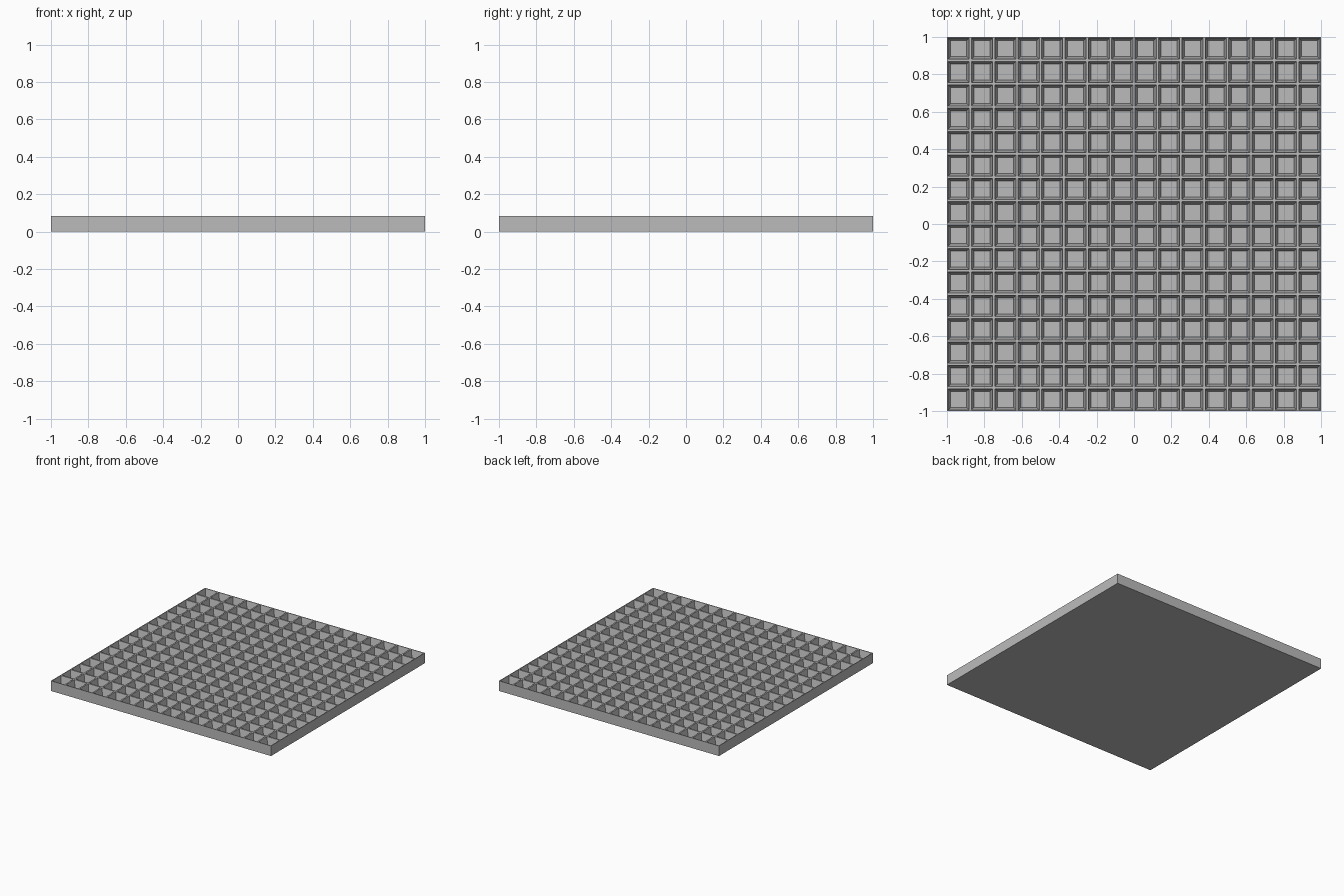
import bpy, bmesh

CELLS = 16       # pockets per side
HEIGHT = 0.083   # slab thickness
WALL = 0.006     # half the width of a rib between pockets
TAPER = 0.014    # inward slope of the pocket sides
DEPTH = 0.068    # pocket depth

cube = bpy.data.objects.get("Cube")
if cube:
    bpy.data.objects.remove(cube, do_unlink=True)

# One plain grey material
grey = bpy.data.materials.new("plain grey")
grey.use_nodes = True
colour = (0.5, 0.5, 0.5, 1)
grey.diffuse_color = colour
grey.node_tree.nodes["Principled BSDF"].inputs["Base Color"].default_value = colour

# Top sheet divided into square cells
bm = bmesh.new()
bmesh.ops.create_grid(bm, x_segments=CELLS, y_segments=CELLS, size=1)
bmesh.ops.translate(bm, verts=bm.verts, vec=(0, 0, HEIGHT))
cells = bm.faces[:]
rim = [e for e in bm.edges if e.is_boundary]

# Outer sides and closed underside
skirt = bmesh.ops.extrude_edge_only(bm, edges=rim)["geom"]
for v in skirt:
    if isinstance(v, bmesh.types.BMVert):
        v.co.z = 0
bmesh.ops.holes_fill(bm, edges=[e for e in bm.edges if e.is_boundary], sides=0)
bmesh.ops.recalc_face_normals(bm, faces=bm.faces)

# Flat ribs, then tapered pockets sunk between them
bmesh.ops.inset_individual(bm, faces=cells, thickness=WALL, use_even_offset=True)
bmesh.ops.inset_individual(bm, faces=cells, thickness=TAPER, use_even_offset=True)
for v in {v for f in cells for v in f.verts}:
    v.co.z -= DEPTH

mesh = bpy.data.meshes.new("pocketed_tray")
bm.to_mesh(mesh)
bm.free()
mesh.materials.append(grey)
tray = bpy.data.objects.new("pocketed_tray", mesh)
bpy.context.collection.objects.link(tray)
